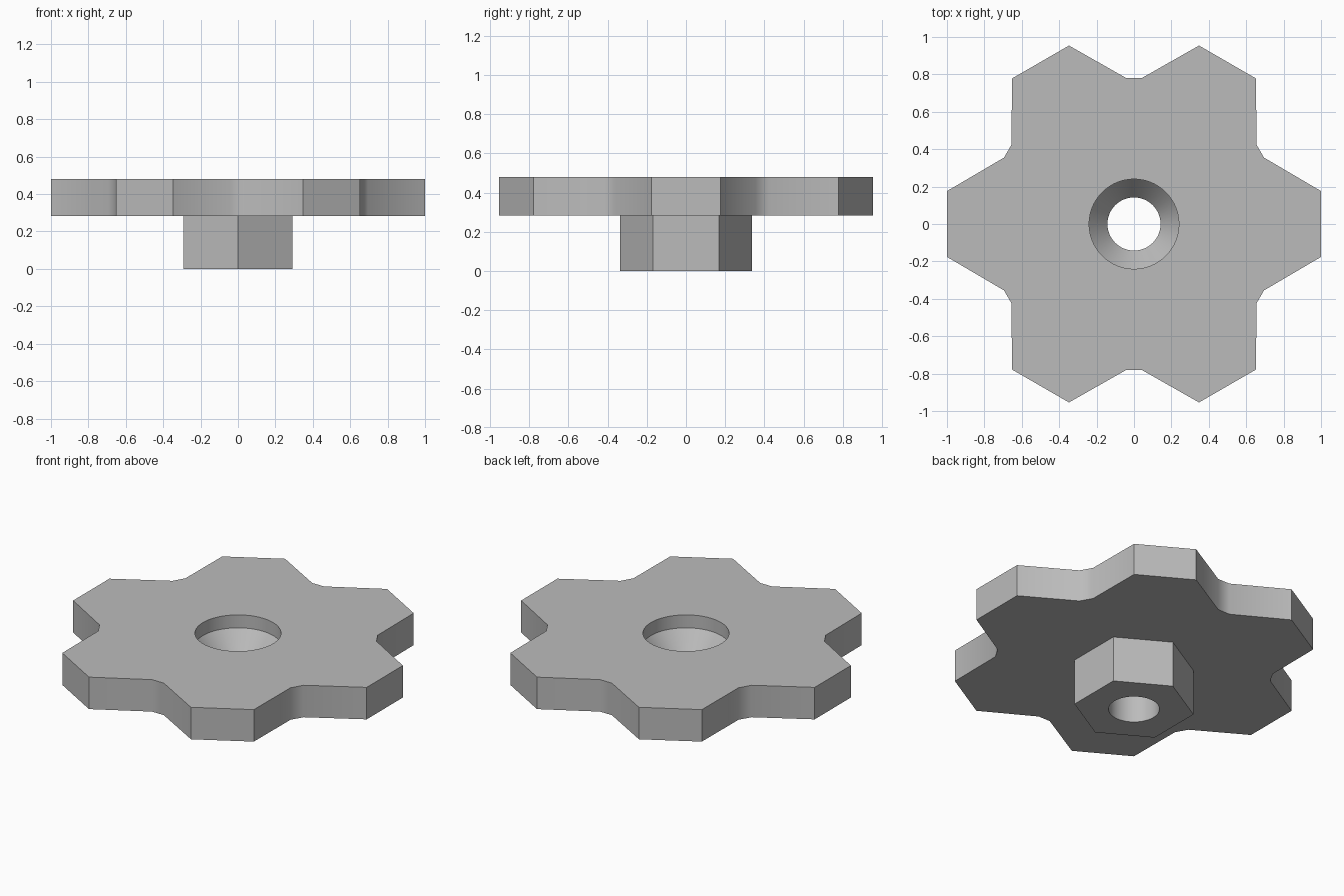
import bpy
import bmesh
from math import cos, sin, tau, radians

cube = bpy.data.objects.get("Cube")
if cube:
    bpy.data.objects.remove(cube, do_unlink=True)

PLATE_BOTTOM, PLATE_TOP = 0.283, 0.48

grey = bpy.data.materials.new("plain_grey")
grey.use_nodes = True
colour = (0.5, 0.5, 0.5, 1)
grey.diffuse_color = colour
grey.node_tree.nodes["Principled BSDF"].inputs["Base Color"].default_value = colour


def make_object(name, bm):
    bmesh.ops.recalc_face_normals(bm, faces=bm.faces)
    mesh = bpy.data.meshes.new(name)
    bm.to_mesh(mesh)
    bm.free()
    mesh.materials.append(grey)
    obj = bpy.data.objects.new(name, mesh)
    bpy.context.collection.objects.link(obj)
    return obj


def prism(name, outline, bottom, top):
    bm = bmesh.new()
    face = bm.faces.new([bm.verts.new((x, y, bottom)) for x, y in outline])
    grown = bmesh.ops.extrude_face_region(bm, geom=[face])["geom"]
    verts = [g for g in grown if isinstance(g, bmesh.types.BMVert)]
    bmesh.ops.translate(bm, vec=(0, 0, top - bottom), verts=verts)
    return make_object(name, bm)


def lathe(name, profile, steps=64):
    bm = bmesh.new()
    verts = [bm.verts.new((r, 0, z)) for r, z in profile]
    edges = [bm.edges.new(pair) for pair in zip(verts, verts[1:])]
    bmesh.ops.spin(bm, geom=verts + edges, cent=(0, 0, 0), axis=(0, 0, 1),
                   angle=tau, steps=steps, use_duplicate=False)
    bmesh.ops.remove_doubles(bm, verts=bm.verts, dist=0.0001)
    return make_object(name, bm)


def combine(target, other, operation):
    mod = target.modifiers.new(operation.lower(), "BOOLEAN")
    mod.object, mod.operation, mod.solver = other, operation, "EXACT"
    bpy.ops.object.select_all(action="DESELECT")
    target.select_set(True)
    bpy.context.view_layer.objects.active = target
    bpy.ops.object.modifier_apply(modifier=mod.name)
    bpy.data.objects.remove(other, do_unlink=True)


# Six-armed plate: one arm repeated around the centre
arm = [(0.695, -0.355), (1, -0.176), (1, 0.176), (0.695, 0.355)]
outline = []
for i in range(6):
    c, s = cos(i * tau / 6), sin(i * tau / 6)
    outline += [(x * c - y * s, x * s + y * c) for x, y in arm]
knob = prism("star_knob", outline, PLATE_BOTTOM, PLATE_TOP)

# Hexagonal shank below, overlapping into the plate
hexagon = [(0.337 * cos((i + 0.5) * tau / 6), 0.337 * sin((i + 0.5) * tau / 6))
           for i in range(6)]
shank = prism("hex_shank", hexagon, 0, 0.4)
combine(knob, shank, "UNION")

# Through hole with a conical seat and a wider bore on top
bore = lathe("bore_cutter", [(0, -0.1), (0.142, -0.1), (0.142, PLATE_BOTTOM),
                             (0.24, 0.4), (0.24, 0.6), (0, 0.6)])
bore.hide_render = True
combine(knob, bore, "DIFFERENCE")

bpy.ops.object.shade_smooth_by_angle(angle=radians(35))
